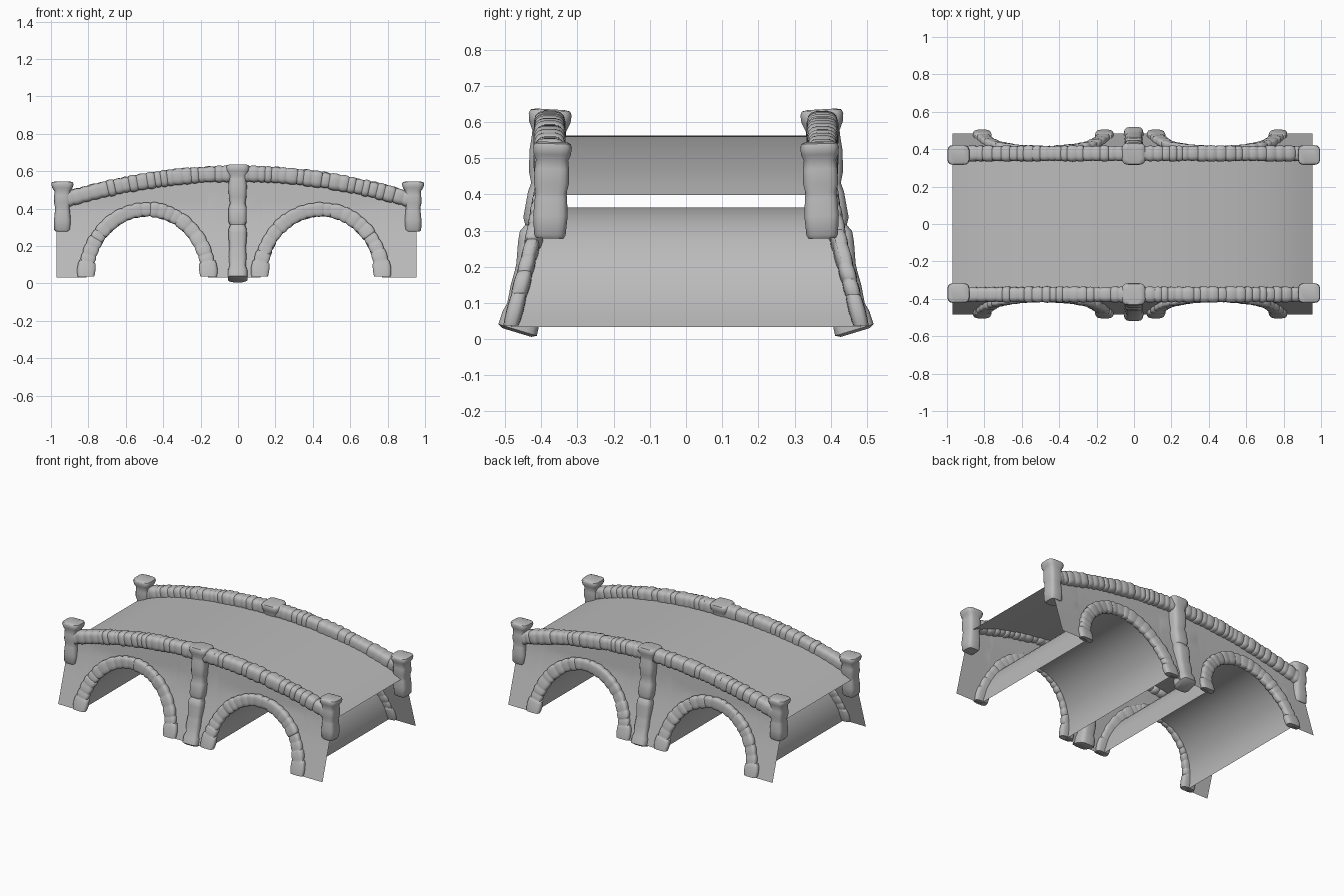
import bpy, bmesh, math, random
from mathutils import Vector

random.seed(4)
cube = bpy.data.objects.get("Cube")
if cube:
    bpy.data.objects.remove(cube)

STONE = (0.5, 0.5, 0.5, 1)
mat = bpy.data.materials.new("grey_stone")
mat.use_nodes = True
mat.diffuse_color = STONE
mat.node_tree.nodes["Principled BSDF"].inputs["Base Color"].default_value = STONE

X0, X1 = -0.97, 0.955           # ends of the bridge
BASE = 0.033                    # bottom of the walls
ARCHES = (-0.485, 0.444)        # arch centres
RX, RZ = 0.325, 0.33            # arch opening half width and height
WALL = [(0, 0.495), (0.28, 0.41), (0.4, 0.382), (0.7, 0.365)]


def deck_z(x):
    x -= (X0 + X1) / 2
    return 0.562 - 0.13 * x ** 2 - 0.055 * x ** 6


def wall_y(z):
    """Distance of the battered side wall from the centre line."""
    for (z0, y0), (z1, y1) in zip(WALL, WALL[1:]):
        if z <= z1:
            return y0 + (y1 - y0) * (z - z0) / (z1 - z0)
    return WALL[-1][1]


def finish(name, bm, angle=50):
    me = bpy.data.meshes.new(name)
    bm.to_mesh(me)
    bm.free()
    me.materials.append(mat)
    ob = bpy.data.objects.new(name, me)
    bpy.context.collection.objects.link(ob)
    bpy.ops.object.select_all(action="DESELECT")
    ob.select_set(True)
    bpy.context.view_layer.objects.active = ob
    bpy.ops.object.shade_smooth_by_angle(angle=math.radians(angle))


def sheet(bm, fn, nu, nv, flip=False):
    """Thin grid surface from fn(u, v), with u and v from 0 to 1."""
    g = [[bm.verts.new(fn(i / nu, j / nv)) for j in range(nv + 1)]
         for i in range(nu + 1)]
    for i in range(nu):
        for j in range(nv):
            f = [g[i][j], g[i + 1][j], g[i + 1][j + 1], g[i][j + 1]]
            bm.faces.new(f[::-1] if flip else f)


def loft(name, rings, side, square=0.6, n=16):
    """Closed tube; rings are (centre, tangent, half side, half depth)."""
    bm = bmesh.new()
    loops = []
    for c, t, a, b in rings:
        other = t.cross(side).normalized()
        loop = []
        for k in range(n):
            w = math.tau * (k + 0.5) / n
            cs, sn = math.cos(w), math.sin(w)
            p = math.copysign(abs(cs) ** square, cs) * a
            q = math.copysign(abs(sn) ** square, sn) * b
            loop.append(bm.verts.new(c + side * p + other * q))
        loops.append(loop)
    for l0, l1 in zip(loops, loops[1:]):
        for k in range(n):
            m = (k + 1) % n
            bm.faces.new([l0[k], l0[m], l1[m], l1[k]])
    bm.faces.new(loops[0])
    bm.faces.new(loops[-1])
    bmesh.ops.recalc_face_normals(bm, faces=bm.faces)
    finish(name, bm)


def stone_course(name, path, count, a, b, foot=0):
    """Row of rounded, uneven stones along path(t), with wider feet if asked."""
    sizes = [random.uniform(0.75, 1.3) for _ in range(count)]
    if foot:
        sizes[0] = sizes[-1] = 1.6
    total, t, rings = sum(sizes), 0, []
    for i, s in enumerate(sizes):
        bulge = random.uniform(0.95, 1.07)
        if foot and i in (0, count - 1):
            bulge = foot
        for frac, k in ((0.02, 0.91), (0.2, 0.98), (0.5, 1.02), (0.8, 0.98), (0.98, 0.91)):
            u = (t + s * frac) / total
            d = path(min(u + 0.002, 1)) - path(max(u - 0.002, 0))
            rings.append((path(u), d, a * min(bulge, 1.07) * k, b * bulge * k))
        t += s
    loft(name, rings, Vector((0, 1, 0)))


def post(name, x, s, profile, centre_y):
    """Upright stone post; profile rows are (height, half width, half depth)."""
    rings = []
    for z, a, b in profile:
        lo, hi = centre_y(z - 0.02), centre_y(z + 0.02)
        rings.append((Vector((x, s * (lo + hi) / 2, z)),
                      Vector((0, s * (hi - lo), 0.04)), a, b))
    loft(name, rings, Vector((1, 0, 0)), 0.5)


# Curved road surface
bm = bmesh.new()
sheet(bm, lambda u, v: (X0 + (X1 - X0) * u, (v - 0.5) * 0.75,
                        deck_z(X0 + (X1 - X0) * u)), 32, 1)
finish("deck", bm)

# Barrel vaults under the road
for cx, label in zip(ARCHES, ("right", "left")):
    def vault(u, v):
        w = math.pi * (1 - u)
        z = BASE + RZ * math.sin(w)
        return cx + RX * math.cos(w), (2 * v - 1) * wall_y(z), z
    bm = bmesh.new()
    sheet(bm, vault, 32, 1, flip=True)
    finish(label + "_vault", bm)

CENTRE_PILLAR = [
    (0.018, 0.04, 0.042), (0.025, 0.053, 0.056), (0.065, 0.053, 0.054),
    (0.09, 0.044, 0.046), (0.14, 0.048, 0.047), (0.18, 0.045, 0.044),
    (0.20, 0.046, 0.044), (0.26, 0.050, 0.052), (0.29, 0.048, 0.052),
    (0.31, 0.040, 0.040), (0.33, 0.049, 0.048), (0.40, 0.049, 0.048),
    (0.43, 0.041, 0.042), (0.46, 0.047, 0.050), (0.52, 0.050, 0.052),
    (0.555, 0.046, 0.048), (0.575, 0.048, 0.047), (0.60, 0.062, 0.058),
    (0.622, 0.064, 0.060), (0.632, 0.058, 0.055), (0.635, 0.04, 0.04)]
END_POST = [
    (0.278, 0.036, 0.038), (0.288, 0.044, 0.044), (0.34, 0.045, 0.048),
    (0.39, 0.040, 0.045), (0.405, 0.039, 0.043), (0.43, 0.045, 0.049),
    (0.47, 0.044, 0.048), (0.495, 0.043, 0.045), (0.51, 0.054, 0.052),
    (0.53, 0.060, 0.054), (0.54, 0.057, 0.051), (0.545, 0.04, 0.04)]

for s, face in ((-1, "front"), (1, "back")):
    # Side wall, in solid piers and pieces above the arch openings
    bm = bmesh.new()

    def wall_point(x, low, v):
        z = low + (deck_z(x) + 0.01 - low) * v
        return x, s * wall_y(z), z

    edges = [X0] + [cx + k * RX for cx in ARCHES for k in (-1, 1)] + [X1]
    for a, b in zip(edges[::2], edges[1::2]):
        sheet(bm, lambda u, v: wall_point(a + (b - a) * u, BASE, v), 4, 8, s > 0)
    for cx in ARCHES:
        def spandrel(u, v):
            w = math.pi * (1 - u)
            return wall_point(cx + RX * math.cos(w), BASE + RZ * math.sin(w), v)
        sheet(bm, spandrel, 32, 8, s > 0)
    bmesh.ops.remove_doubles(bm, verts=bm.verts, dist=0.0005)
    finish(face + "_wall", bm)

    # Stone rings around the arches, nearly flush with the inside of the wall
    for cx, label in zip(ARCHES, ("right", "left")):
        def ring(t):
            w = math.pi * (1 - t)
            rise = math.sin(w)
            z = BASE + 0.003 + 0.36 * rise
            return Vector((cx + 0.328 * math.cos(w),
                           s * (wall_y(z) + 0.014 * rise), z))
        stone_course(f"{face}_{label}_arch_stones", ring, 21, 0.022, 0.039, 1.25)

    # Parapet of small stones following the road
    def rail(t):
        x = -0.93 + 1.86 * t
        return Vector((x, s * 0.377, 0.587 - 0.165 * x * x))
    stone_course(face + "_parapet", rail, 44, 0.041, 0.043)

    # Posts at the middle and both ends
    post(face + "_centre_pillar", -0.002, s, CENTRE_PILLAR,
         lambda z: wall_y(z) - 0.022 + 0.028 * min(max(z - 0.05, 0) / 0.3, 1))
    for x, label in ((-0.939, "right"), (0.936, "left")):
        post(f"{face}_{label}_end_post", x, s, END_POST, lambda z: 0.385 - 0.03 * z)
